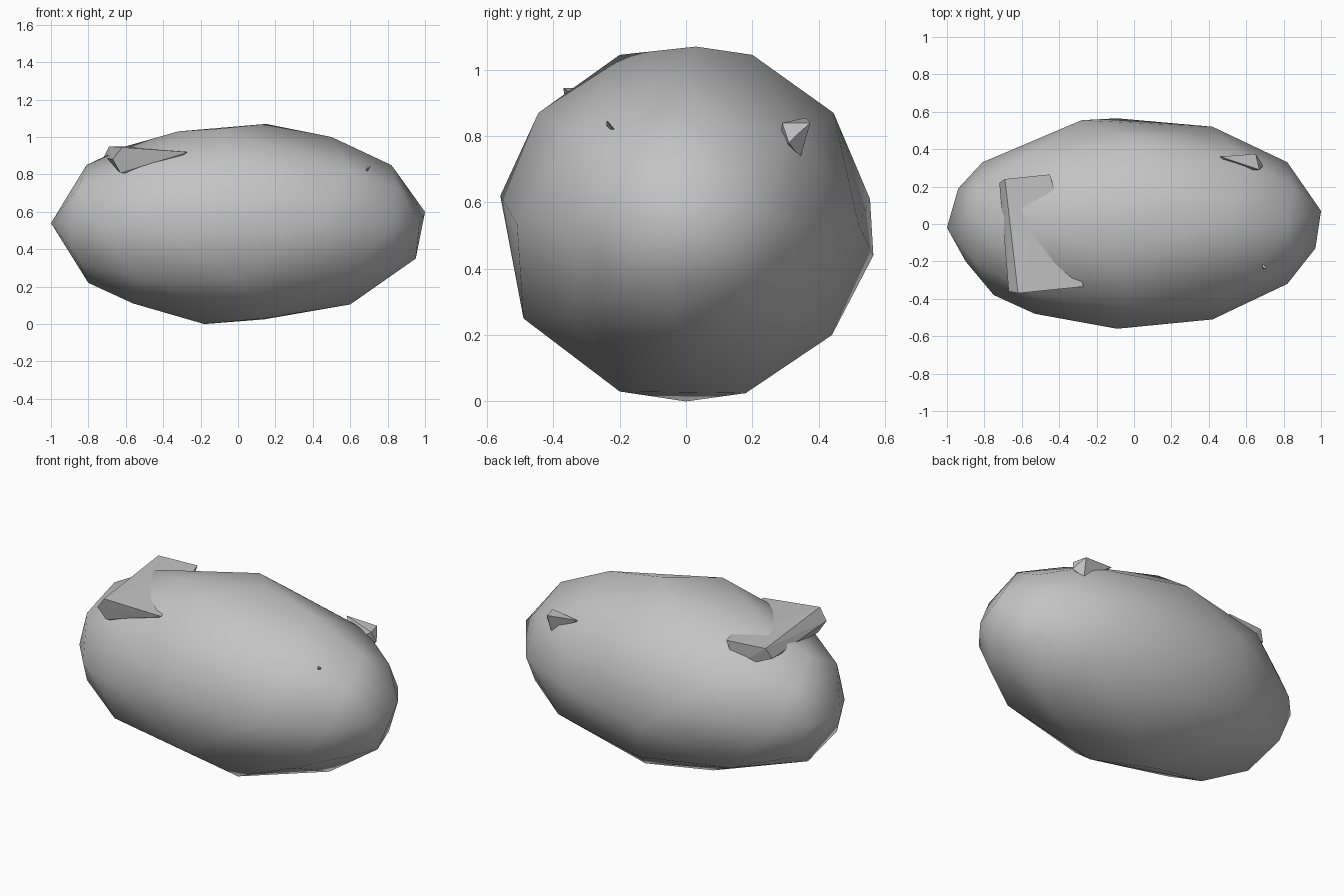
import bpy
import bmesh
from mathutils import Vector

cube = bpy.data.objects.get("Cube")
if cube:
    bpy.data.objects.remove(cube, do_unlink=True)

grey = bpy.data.materials.new("stone grey")
grey.use_nodes = True
colour = (0.55, 0.55, 0.55, 1)
grey.diffuse_color = colour
for node in grey.node_tree.nodes:
    if node.type == "BSDF_PRINCIPLED":
        node.inputs["Base Color"].default_value = colour


def hull(name, points):
    """Wrap a faceted convex solid around a few corner points."""
    bm = bmesh.new()
    for point in points:
        bm.verts.new(point)
    result = bmesh.ops.convex_hull(bm, input=bm.verts[:])
    inside = [v for v in bm.verts if not v.link_faces]
    bmesh.ops.delete(bm, geom=inside, context="VERTS")
    bmesh.ops.recalc_face_normals(bm, faces=bm.faces[:])
    mesh = bpy.data.meshes.new(name)
    bm.to_mesh(mesh)
    bm.free()
    mesh.materials.append(grey)
    part = bpy.data.objects.new(name, mesh)
    bpy.context.collection.objects.link(part)
    return part


# Boulder: irregular low-poly egg lying along x
MIDDLE = 0.535
length_outline = [(-1, -.02, .54), (-.8, 0, .22), (-.56, -.1, .11), (-.18, 0, 0),
                  (.6, 0, .105), (.95, -.05, .35), (1, .07, .6), (.82, 0, .85),
                  (.5, 0, 1), (.15, .03, 1.07), (-.32, -.08, 1.03),
                  (-.6, .08, .95), (-.81, 0, .85)]
plan_outline = [(-.94, .19), (-.81, .33), (.42, .52), (.82, .33), (.97, -.13),
                (.82, -.32), (.42, -.51), (-.53, -.48), (-.75, -.38), (-.9, -.2)]
girth = [(-.1, -.2, 1.045), (0, .2, 1.045), (0, .445, .87), (-.28, .555, .61),
         (-.09, .565, .44), (0, .44, .2), (.14, .18, .025), (.14, -.2, .03),
         (0, -.49, .25), (-.09, -.56, .62), (0, -.445, .87)]
corners = [(x, side * y, MIDDLE + rise * z)
           for x, y, z in [(.6, .34, .28), (-.55, .37, .28),
                           (.85, .2, .2), (-.85, .2, .2)]
           for side in (-1, 1) for rise in (-1, 1)]
boulder = hull("boulder", length_outline + girth + corners
               + [(x, y, MIDDLE) for x, y in plan_outline])

# Rounded shading over the boulder's coarse faces
boulder.data.polygons.foreach_set("use_smooth", [True] * len(boulder.data.polygons))
radii = Vector((1, .565, MIDDLE))
centre = Vector((0, 0, MIDDLE))
normals = []
for vertex in boulder.data.vertices:
    offset = vertex.co - centre
    normals.append(Vector([o / (r * r) for o, r in zip(offset, radii)]).normalized())
boulder.data.normals_split_custom_set_from_vertices(normals)

# Flat-topped ledge half buried in the upper right end
hull("ledge", [(-.69, .24, .95), (-.45, .265, .945), (-.27, -.335, .92),
               (-.62, -.37, .945), (-.72, .22, .89), (-.67, -.36, .88),
               (-.63, -.34, .81), (-.5, .25, .8), (-.45, -.25, .78)])

# Pointed shard at the upper left back
hull("shard", [(.46, .36, .855), (.65, .375, .84), (.67, .29, .84),
               (.69, .31, .78), (.64, .345, .735), (.68, .33, .8),
               (.55, .28, .75)])

# Tiny chip breaking the surface at the upper left front
hull("chip", [(.71, -.24, .845), (.69, -.235, .845), (.705, -.23, .835),
              (.69, -.24, .83), (.68, -.2, .8)])
